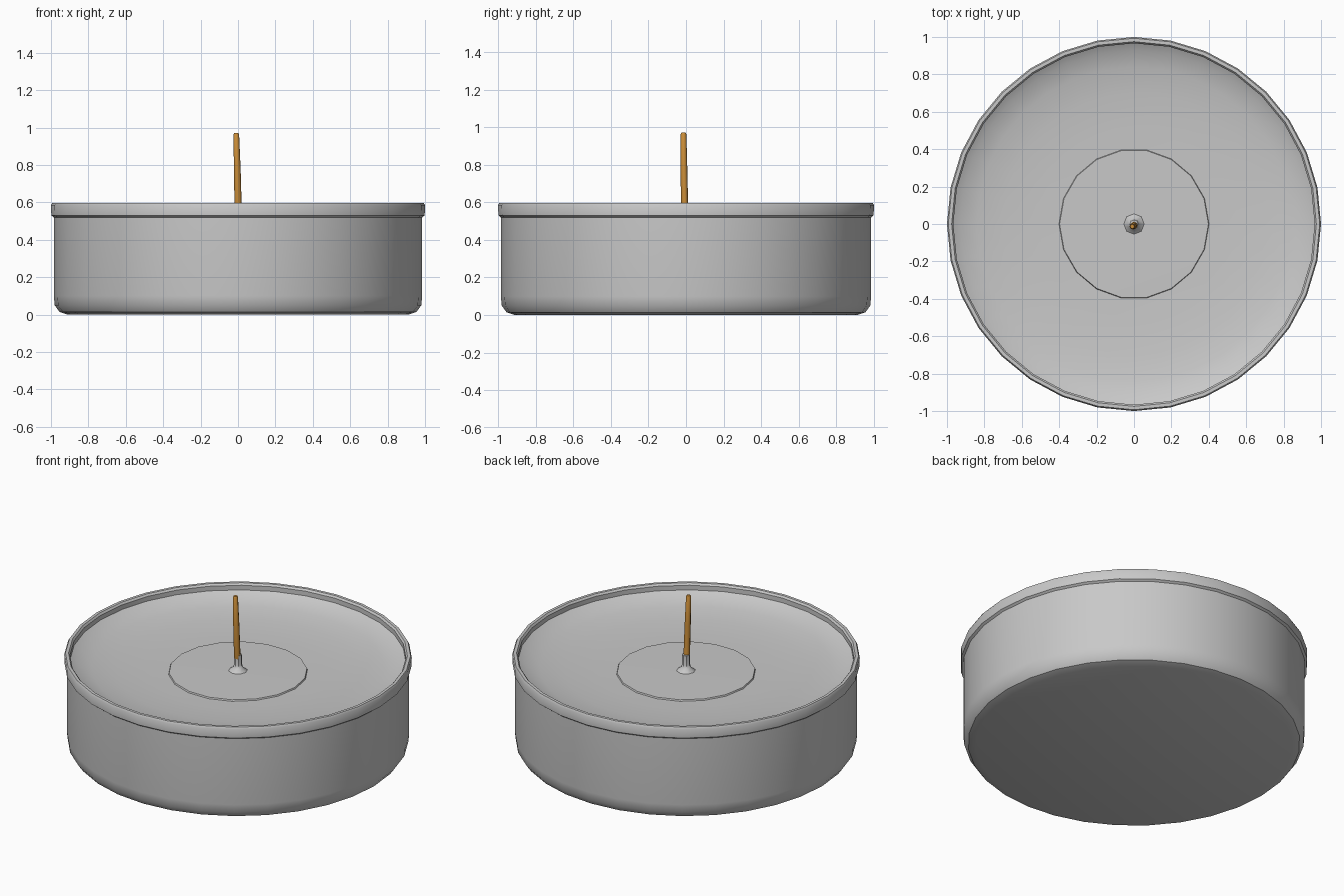
import bpy, math

if "Cube" in bpy.data.objects:
    bpy.data.objects.remove(bpy.data.objects["Cube"])


def material(name, rgb):
    m = bpy.data.materials.new(name)
    m.diffuse_color = (*rgb, 1.0)
    m.use_nodes = True
    m.node_tree.nodes["Principled BSDF"].inputs["Base Color"].default_value = m.diffuse_color
    return m


GREY = material("pale grey", (0.58, 0.58, 0.58))
AMBER = material("amber wick", (0.60, 0.27, 0.04))


def lathe(name, profile, sides, mat, angle=35, turn=0.0):
    """Revolve (radius, z, x offset, y offset) points; radius 0 closes to a pole."""
    verts, rings, faces = [], [], []
    for p in profile:
        r, z, ox, oy = (tuple(p) + (0.0, 0.0))[:4]
        start = len(verts)
        n = 1 if r == 0 else sides
        for i in range(n):
            a = 2 * math.pi * i / sides + turn
            verts.append((ox + r * math.cos(a), oy + r * math.sin(a), z))
        rings.append([start + (i % n) for i in range(sides)])
    for lo, hi in zip(rings, rings[1:]):
        for i in range(sides):
            j = (i + 1) % sides
            f = [lo[i], lo[j], hi[j], hi[i]]
            faces.append(list(dict.fromkeys(f)))
    me = bpy.data.meshes.new(name)
    me.from_pydata(verts, [], faces)
    me.materials.append(mat)
    ob = bpy.data.objects.new(name, me)
    bpy.context.collection.objects.link(ob)
    bpy.ops.object.select_all(action="DESELECT")
    ob.select_set(True)
    bpy.context.view_layer.objects.active = ob
    bpy.ops.object.shade_smooth_by_angle(angle=math.radians(angle))
    return ob


# Metal cup: rounded base, straight wall, thin rolled lip and inner wall
lathe("cup", [(0, 0), (0.91, 0), (0.955, 0.015), (0.98, 0.05), (0.985, 0.10),
              (0.985, 0.52), (0.998, 0.53), (1.0, 0.585), (0.993, 0.597),
              (0.975, 0.597), (0.966, 0.585), (0.966, 0.06), (0, 0.06)],
      32, GREY)

# Wax fill: dished surface climbing to the cup wall
lathe("wax", [(0, 0.07), (0.962, 0.07), (0.968, 0.557), (0.93, 0.535),
              (0.84, 0.512), (0.70, 0.495), (0.50, 0.485), (0, 0.483)],
      32, GREY)

# Slightly raised disc around the wick
lathe("wax_disc", [(0, 0.475), (0.405, 0.475), (0.398, 0.493), (0, 0.496)],
      18, GREY, 30)

# Small flared wick holder
lathe("wick_holder", [(0, 0.485), (0.062, 0.49), (0.03, 0.515), (0.023, 0.535),
                      (0.023, 0.597), (0, 0.597)],
      8, GREY, 40)

# Thin wick, leaning a little
lathe("wick", [(0, 0.55), (0.019, 0.55), (0.019, 0.60, 0.0, -0.008),
               (0.018, 0.78, -0.004, -0.011), (0.015, 0.962, -0.009, -0.013),
               (0.011, 0.97, -0.009, -0.013), (0, 0.97, -0.009, -0.013)],
      8, AMBER, 50)
